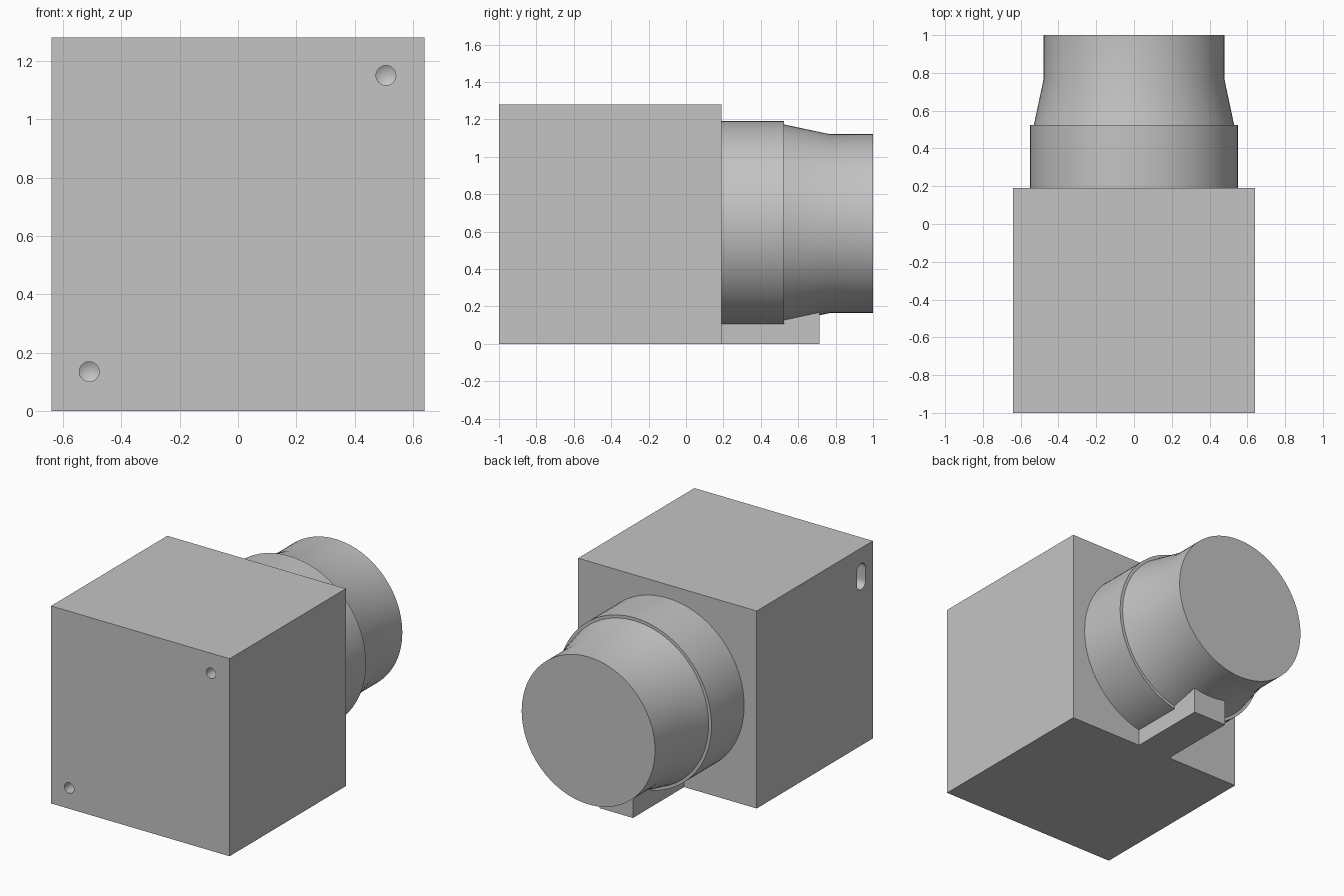
import bpy, bmesh, math
from mathutils import Matrix, Vector

if "Cube" in bpy.data.objects:
    bpy.data.objects.remove(bpy.data.objects["Cube"], do_unlink=True)

# Single flat grey
grey = bpy.data.materials.new("plain_grey")
grey.use_nodes = True
colour = (0.55, 0.55, 0.55, 1)
grey.diffuse_color = colour
grey.node_tree.nodes["Principled BSDF"].inputs["Base Color"].default_value = colour


def finish(name, bm):
    bmesh.ops.recalc_face_normals(bm, faces=bm.faces)
    mesh = bpy.data.meshes.new(name)
    bm.to_mesh(mesh)
    bm.free()
    mesh.materials.append(grey)
    obj = bpy.data.objects.new(name, mesh)
    bpy.context.collection.objects.link(obj)
    return obj


def select(obj):
    bpy.ops.object.select_all(action='DESELECT')
    obj.select_set(True)
    bpy.context.view_layer.objects.active = obj


def box(name, low, high):
    low, high = Vector(low), Vector(high)
    bm = bmesh.new()
    bmesh.ops.create_cube(bm, size=1)
    bmesh.ops.scale(bm, vec=high - low, verts=bm.verts)
    bmesh.ops.translate(bm, vec=(low + high) / 2, verts=bm.verts)
    return finish(name, bm)


def lathe(name, profile, x, z, steps):
    """Turn (radius, y) points about an axis parallel to y."""
    bm = bmesh.new()
    verts = [bm.verts.new((r, y, 0)) for r, y in profile]
    edges = [bm.edges.new(pair) for pair in zip(verts, verts[1:])]
    bmesh.ops.spin(bm, geom=verts + edges, cent=(0, 0, 0), axis=(0, 1, 0),
                   angle=math.tau, steps=steps)
    bmesh.ops.remove_doubles(bm, verts=bm.verts, dist=1e-5)
    bmesh.ops.translate(bm, vec=(x, 0, z), verts=bm.verts)
    return finish(name, bm)


def slot(name, y, z, radius, reach, x_low, x_high, steps=16):
    """Upright round-ended prism running along x."""
    bm = bmesh.new()
    verts = []
    for end in (1, -1):
        for i in range(steps + 1):
            a = math.pi * i / steps
            verts.append(bm.verts.new((x_low, y + end * radius * math.cos(a),
                                       z + end * (reach + radius * math.sin(a)))))
    face = bm.faces.new(verts)
    ext = bmesh.ops.extrude_face_region(bm, geom=[face])["geom"]
    bmesh.ops.translate(bm, vec=(x_high - x_low, 0, 0),
                        verts=[v for v in ext if isinstance(v, bmesh.types.BMVert)])
    return finish(name, bm)


def cut(target, cutter):
    select(target)
    mod = target.modifiers.new("cut", 'BOOLEAN')
    mod.operation = 'DIFFERENCE'
    mod.solver = 'EXACT'
    mod.object = cutter
    bpy.ops.object.modifier_apply(modifier=mod.name)
    bpy.data.objects.remove(cutter, do_unlink=True)


def smooth(obj):
    select(obj)
    bpy.ops.object.shade_smooth_by_angle(angle=math.radians(30))


# Main block with two drilled front holes and a slot in its right side
block = box("main_block", (-0.64, -1, 0), (0.64, 0.19, 1.28))
for x, z in ((0.507, 1.15), (-0.51, 0.135)):
    cut(block, lathe("drill", [(0, -1.05), (0.034, -1.05), (0.034, -0.87), (0, -0.85)],
                     x, z, 24))
cut(block, slot("slot_cutter", -0.88, 1.095, 0.045, 0.04, -0.7, -0.5))
smooth(block)

# Stepped, tapered round barrel on the back
barrel = lathe("round_barrel", [(0, 0.19), (0.55, 0.19), (0.55, 0.525), (0.53, 0.525),
                                (0.478, 0.77), (0.478, 1), (0, 1)], 0, 0.643, 96)
smooth(barrel)

# Support foot under the barrel
box("support_foot", (-0.12, 0.19, 0), (0.12, 0.715, 0.17))
